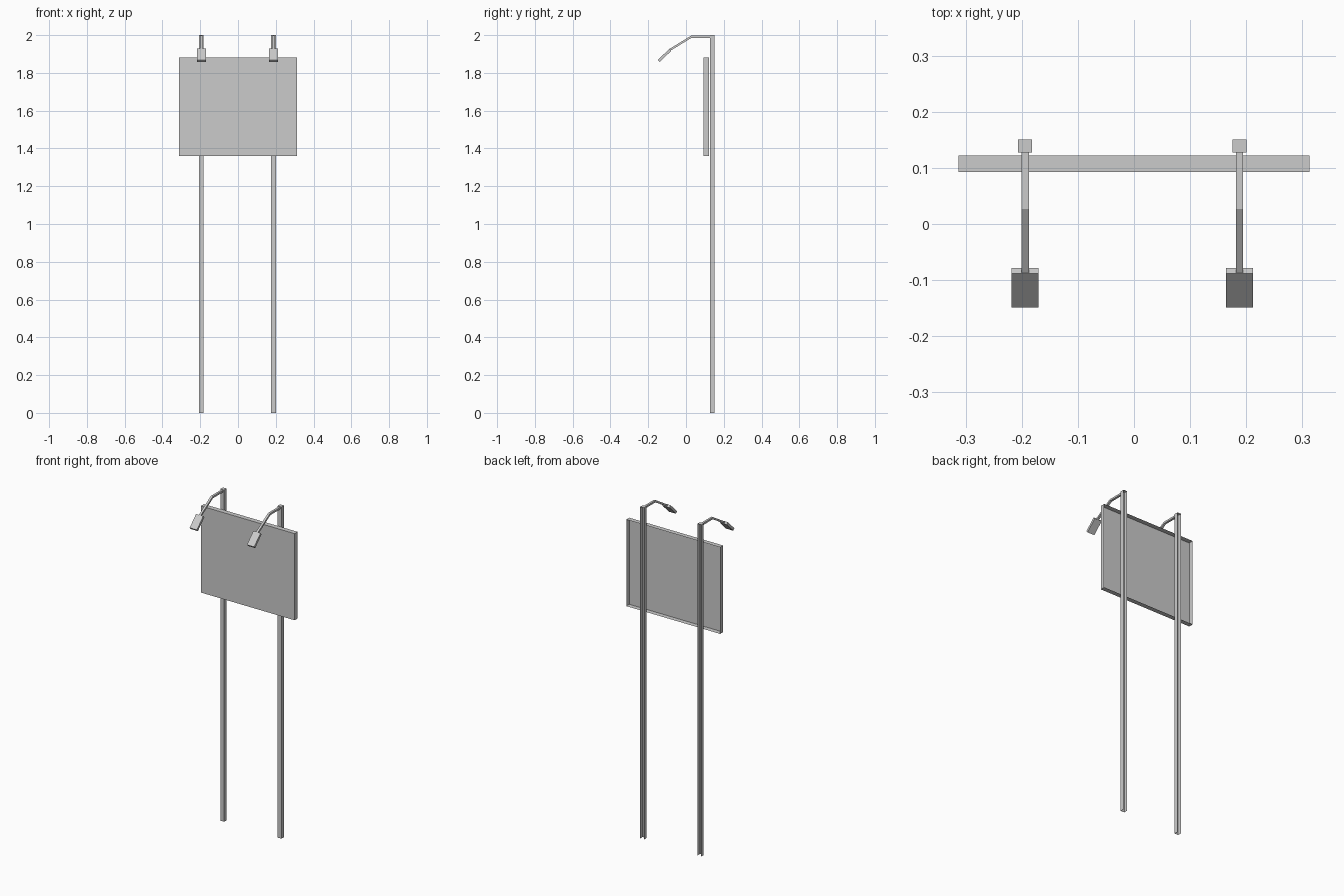
import bpy, bmesh
from mathutils import Vector

if "Cube" in bpy.data.objects:
    bpy.data.objects.remove(bpy.data.objects["Cube"])


def finish(name, bm):
    bmesh.ops.recalc_face_normals(bm, faces=bm.faces)
    mesh = bpy.data.meshes.new(name)
    bm.to_mesh(mesh)
    bm.free()
    obj = bpy.data.objects.new(name, mesh)
    bpy.context.collection.objects.link(obj)
    return obj


def box(name, lo, hi, open_dirs=()):
    """Box between two corners; faces pointing along open_dirs are left out."""
    lo, hi = Vector(lo), Vector(hi)
    bm = bmesh.new()
    bmesh.ops.create_cube(bm, size=1)
    bm.normal_update()
    gone = [f for f in bm.faces if any(f.normal.dot(Vector(d)) > 0.9 for d in open_dirs)]
    bmesh.ops.delete(bm, geom=gone, context='FACES')
    size, mid = hi - lo, (hi + lo) / 2
    for v in bm.verts:
        v.co = Vector((v.co.x * size.x, v.co.y * size.y, v.co.z * size.z)) + mid
    mesh = bpy.data.meshes.new(name)
    bm.to_mesh(mesh)
    bm.free()
    obj = bpy.data.objects.new(name, mesh)
    bpy.context.collection.objects.link(obj)
    return obj


def extrude_side(name, profile, x, width):
    """Extrude a (y, z) side profile across x, centred on x."""
    bm = bmesh.new()
    face = bm.faces.new([bm.verts.new((x - width / 2, y, z)) for y, z in profile])
    ext = bmesh.ops.extrude_face_region(bm, geom=[face])
    moved = [g for g in ext['geom'] if isinstance(g, bmesh.types.BMVert)]
    bmesh.ops.translate(bm, verts=moved, vec=(width, 0, 0))
    return finish(name, bm)


BACK, DOWN = (0, 1, 0), (0, 0, -1)

# Sign board: shallow tray open at the back
box("sign_board", (-0.313, 0.093, 1.36), (0.313, 0.122, 1.882), [BACK])

# Side profiles of the bent lamp arm and the tilted lamp head
arm = [(0.127, 1.986), (0.127, 1.997), (0.027, 1.997),
       (-0.089, 1.926), (-0.083, 1.917), (0.030, 1.986)]
head = [(-0.088, 1.928), (-0.149, 1.868), (-0.139, 1.857), (-0.078, 1.917)]

for side, x in (("left", -0.194), ("right", 0.188)):
    # Post: channel open at the back and bottom
    box(side + "_post", (x - 0.0125, 0.127, 0), (x + 0.0125, 0.151, 2), [BACK, DOWN])
    extrude_side(side + "_lamp_arm", arm, x, 0.013)
    extrude_side(side + "_lamp_head", head, x, 0.048)
